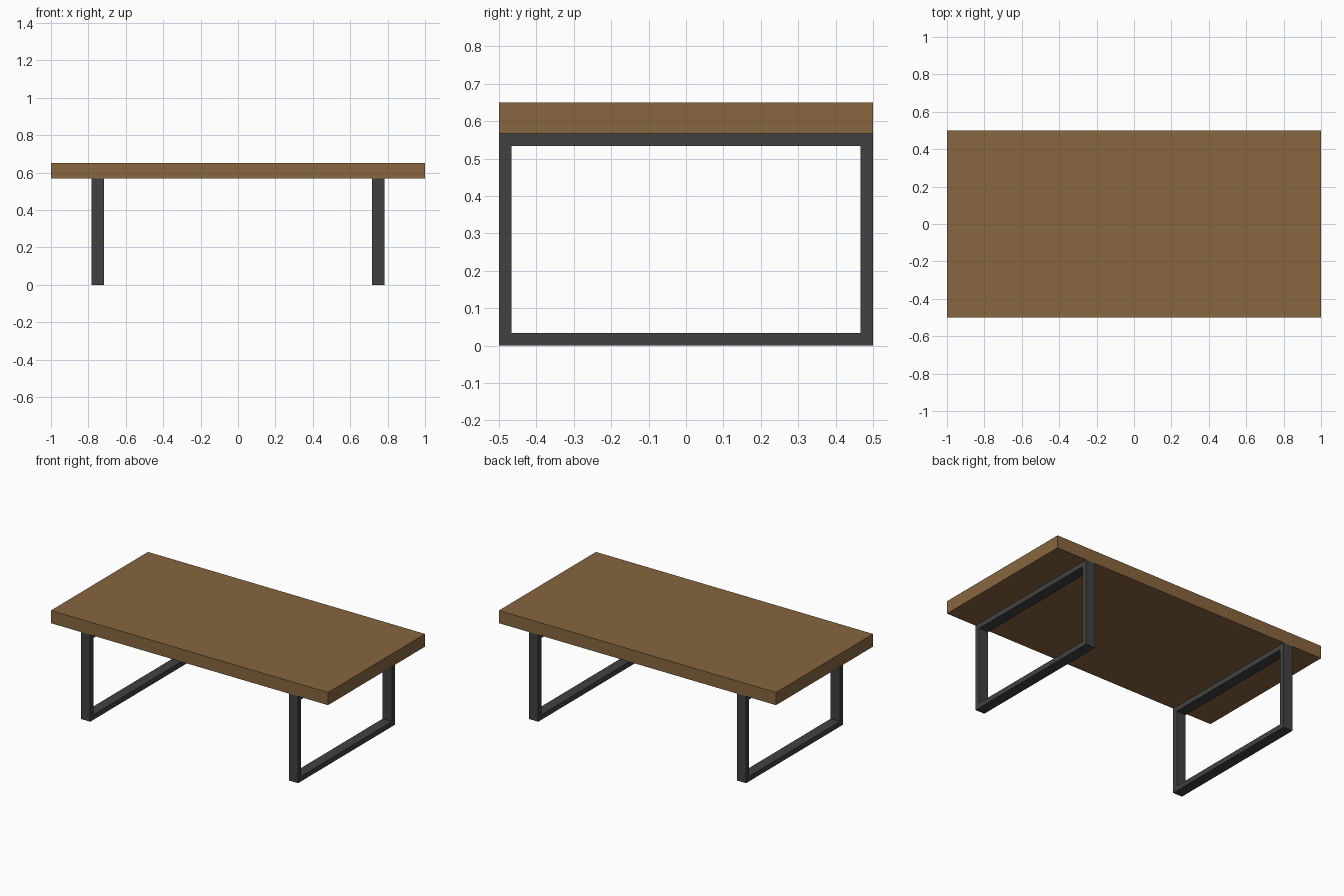
import bpy

if "Cube" in bpy.data.objects:
    bpy.data.objects.remove(bpy.data.objects["Cube"])

HALF_Y = 0.5        # half depth of the table
FRAME_H = 0.567     # height of the leg frames
TOP_H = 0.65        # overall height
BAR = 0.033         # thickness of the frame bars
FRAME_W = 0.067     # width of the flat steel along x


def material(name, colour):
    mat = bpy.data.materials.new(name)
    mat.diffuse_color = (*colour, 1)
    mat.use_nodes = True
    mat.node_tree.nodes["Principled BSDF"].inputs["Base Color"].default_value = mat.diffuse_color
    return mat


def mesh_object(name, verts, faces, mat):
    mesh = bpy.data.meshes.new(name)
    mesh.from_pydata(verts, [], faces)
    mesh.materials.append(mat)
    obj = bpy.data.objects.new(name, mesh)
    bpy.context.collection.objects.link(obj)
    return obj


def rectangle(x, inset):
    y, z0, z1 = HALF_Y - inset, inset, FRAME_H - inset
    return [(x, -y, z0), (x, y, z0), (x, y, z1), (x, -y, z1)]


def leg_frame(name, x, mat):
    """Closed rectangular loop of flat bar with mitred corners."""
    a, b = x - FRAME_W / 2, x + FRAME_W / 2
    # Cross-section loops: outer left, outer right, inner right, inner left
    verts = (rectangle(a, 0) + rectangle(b, 0)
             + rectangle(b, BAR) + rectangle(a, BAR))
    faces = []
    for ring in range(4):
        p, q = ring * 4, (ring + 1) % 4 * 4
        for i in range(4):
            j = (i + 1) % 4
            faces.append((p + i, q + i, q + j, p + j))
    return mesh_object(name, verts, faces, mat)


wood = material("brown wood", (0.242, 0.133, 0.051))
steel = material("dark steel", (0.053, 0.053, 0.053))

# Table top slab
bpy.ops.mesh.primitive_cube_add(size=1, location=(0, 0, (FRAME_H + TOP_H) / 2))
top = bpy.context.object
top.name = "table_top"
top.scale = (2, 2 * HALF_Y, TOP_H - FRAME_H)
bpy.ops.object.transform_apply(location=False, rotation=False, scale=True)
top.data.materials.append(wood)

# Leg frames, with face normals made to point outwards
for name, x in (("left_leg_frame", -0.75), ("right_leg_frame", 0.75)):
    frame = leg_frame(name, x, steel)
    bpy.ops.object.select_all(action='DESELECT')
    frame.select_set(True)
    bpy.context.view_layer.objects.active = frame
    bpy.ops.object.mode_set(mode='EDIT')
    bpy.ops.mesh.select_all(action='SELECT')
    bpy.ops.mesh.normals_make_consistent(inside=False)
    bpy.ops.object.mode_set(mode='OBJECT')
